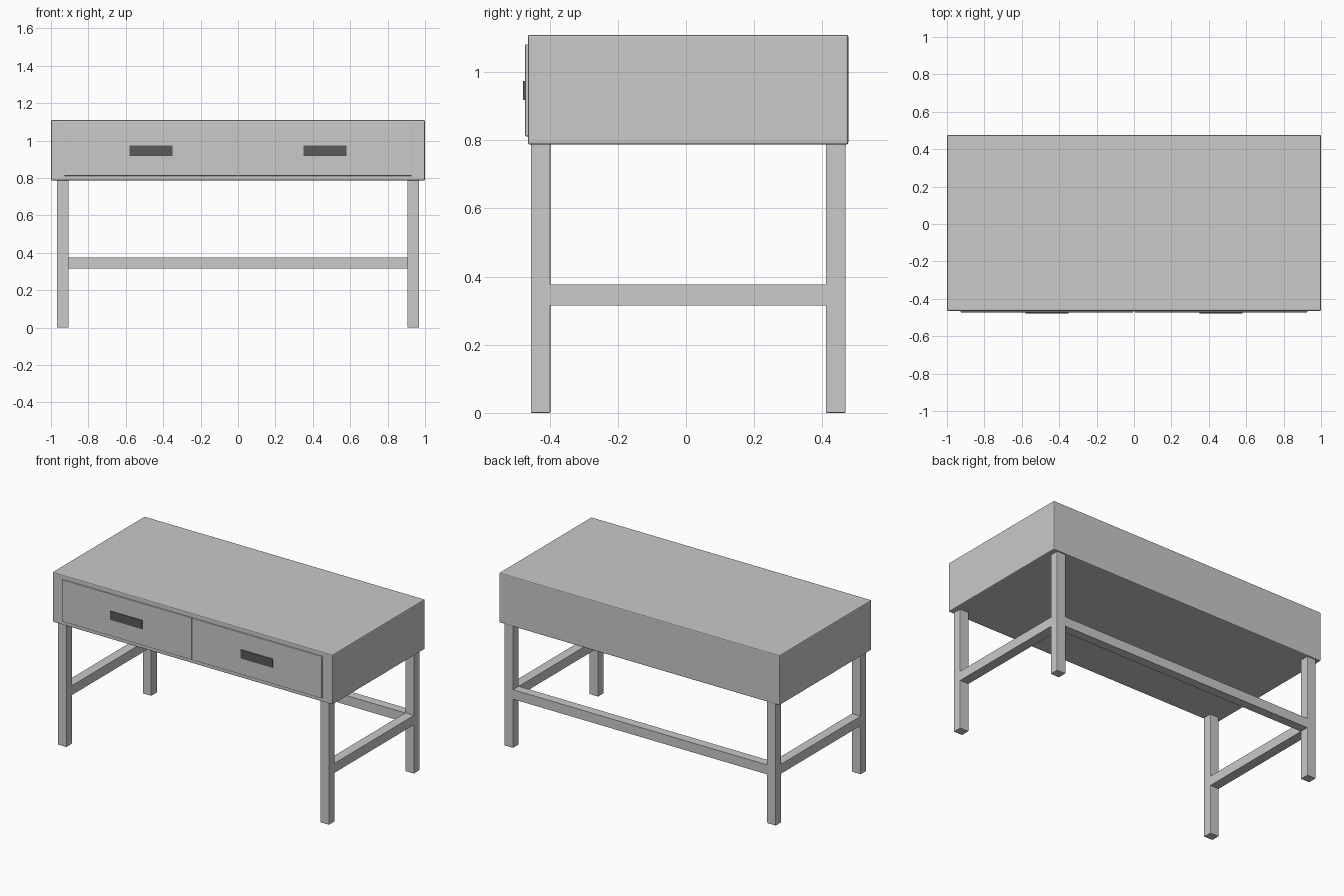
import bpy, bmesh

if "Cube" in bpy.data.objects:
    bpy.data.objects.remove(bpy.data.objects["Cube"])


def material(name, rgb):
    m = bpy.data.materials.new(name)
    m.diffuse_color = (*rgb, 1)
    m.use_nodes = True
    m.node_tree.nodes["Principled BSDF"].inputs["Base Color"].default_value = m.diffuse_color
    return m


body_mat = material("pale_grey", (0.60, 0.585, 0.57))
handle_mat = material("dark_grey", (0.10, 0.10, 0.10))


def box(name, x, y, z, mat, bevel=0.003):
    """Box from (min, max) ranges, with a small bevel."""
    bm = bmesh.new()
    bmesh.ops.create_cube(bm, size=1)
    for v in bm.verts:
        v.co = [(r[0] + r[1]) / 2 + c * (r[1] - r[0]) for c, r in zip(v.co, (x, y, z))]
    if bevel:
        bmesh.ops.bevel(bm, geom=bm.edges[:], offset=bevel, segments=2,
                        profile=0.5, affect='EDGES')
    me = bpy.data.meshes.new(name)
    bm.to_mesh(me)
    bm.free()
    me.materials.append(mat)
    ob = bpy.data.objects.new(name, me)
    bpy.context.collection.objects.link(ob)
    return ob


def span(side, a, b):
    """Mirror an x range to the given side."""
    return tuple(sorted((side * a, side * b)))


FRONT_LEG, BACK_LEG = (-0.455, -0.398), (0.41, 0.468)
RAIL_Z = (0.315, 0.376)

# desk body
box("desk_body", (-1, 1), (-0.464, 0.476), (0.787, 1.109), body_mat, 0.006)

for side, label in ((-1, "left"), (1, "right")):
    # drawer fronts and handles
    box(label + "_drawer_front", span(side, 0.002, 0.928), (-0.472, -0.44),
        (0.811, 1.081), body_mat, 0.004)
    box(label + "_handle", span(side, 0.35, 0.58), (-0.478, -0.46),
        (0.918, 0.974), handle_mat, 0.002)
    # legs and side rails
    leg_x = span(side, 0.906, 0.968)
    box(label + "_front_leg", leg_x, FRONT_LEG, (0, 0.79), body_mat)
    box(label + "_back_leg", leg_x, BACK_LEG, (0, 0.79), body_mat)
    box(label + "_side_rail", leg_x, (FRONT_LEG[1] - 0.005, BACK_LEG[0] + 0.005),
        RAIL_Z, body_mat, 0)

# back rail between the rear legs
box("back_rail", (-0.91, 0.91), BACK_LEG, RAIL_Z, body_mat, 0)
